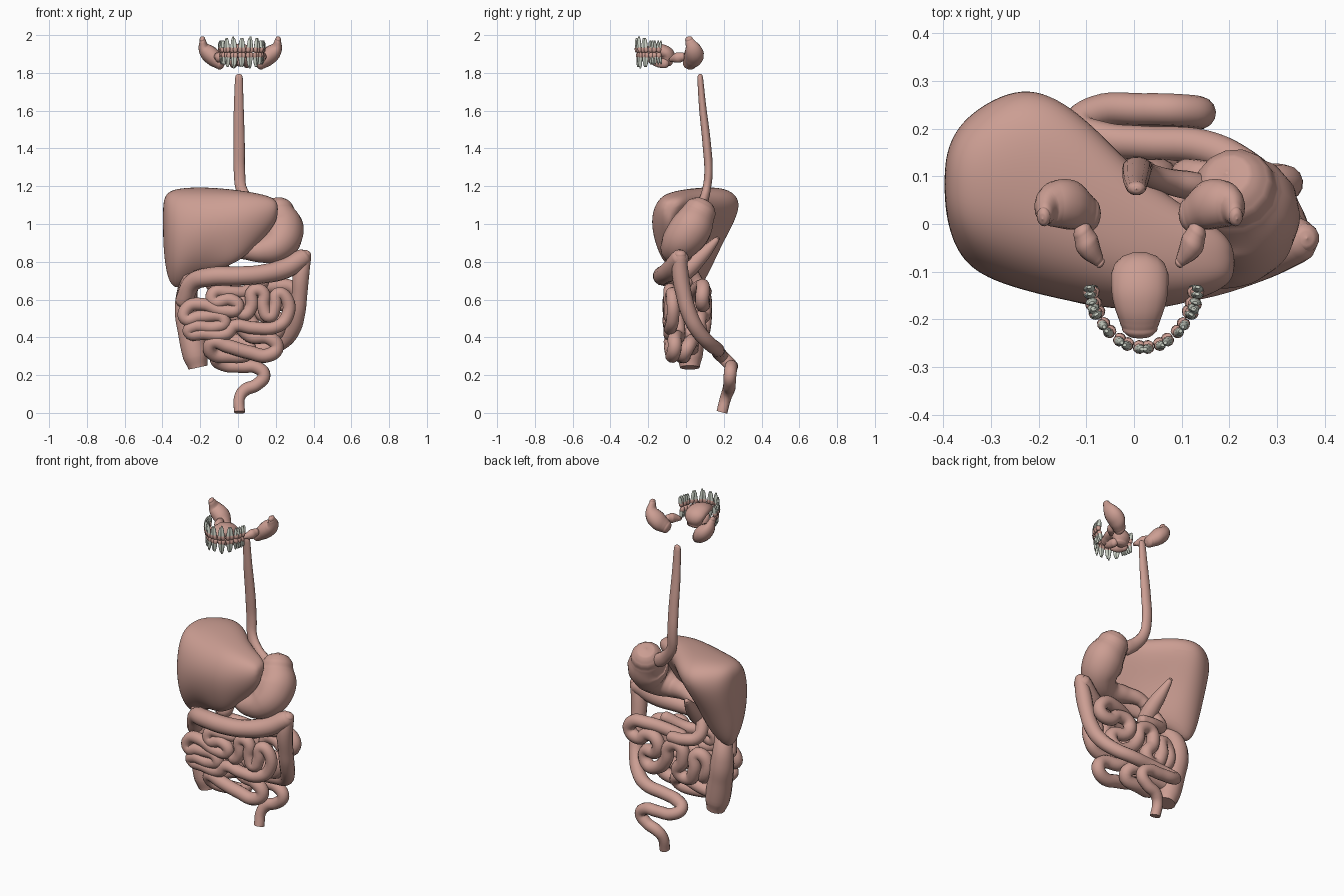
import bpy, bmesh, math
from mathutils import Vector, Matrix

CX = 0.012  # centre line of the mouth parts


def material(name, rgb):
    m = bpy.data.materials.new(name)
    m.diffuse_color = (*rgb, 1)
    return m


FLESH = material("flesh", (0.60, 0.34, 0.29))
ENAMEL = material("enamel", (0.62, 0.66, 0.58))


def finish(ob, mat):
    ob.data.materials.clear()
    ob.data.materials.append(mat)
    bpy.ops.object.select_all(action='DESELECT')
    bpy.context.view_layer.objects.active = ob
    ob.select_set(True)
    bpy.ops.object.shade_smooth_by_angle(angle=math.radians(60))
    return ob


def tube(name, pts, rounded=(True, True), squash=(1, 1, 1), res=6):
    """Smooth tube through (x, y, z, radius) points; squash flattens its section."""
    S = Vector(squash)
    P = [(Vector((p[0] / S.x, p[1] / S.y, p[2] / S.z)), p[3]) for p in pts]

    def cap(end, nxt):
        d = (end[0] - nxt[0]).normalized()
        return [(end[0] + d * end[1] * k, end[1] * math.sqrt(1.001 - k * k)) for k in (0.5, 0.85, 1.0)]
    start = cap(P[0], P[1])[::-1] if rounded[0] else []
    stop = cap(P[-1], P[-2]) if rounded[1] else []
    P = start + P + stop
    cu = bpy.data.curves.new(name, 'CURVE')
    cu.dimensions = '3D'
    cu.bevel_depth, cu.bevel_resolution = 1, 5
    cu.resolution_u, cu.use_fill_caps = res, True
    sp = cu.splines.new('BEZIER')
    sp.radius_interpolation = 'CARDINAL'
    sp.bezier_points.add(len(P) - 1)
    for b, (co, r) in zip(sp.bezier_points, P):
        b.co, b.radius = co, r
        b.handle_left_type = b.handle_right_type = 'AUTO'
    ob = bpy.data.objects.new(name, cu)
    bpy.context.collection.objects.link(ob)
    ob.scale = S
    bpy.ops.object.select_all(action='DESELECT')
    bpy.context.view_layer.objects.active = ob
    ob.select_set(True)
    bpy.ops.object.convert(target='MESH')
    return finish(bpy.context.object, FLESH)


def loft(bm, rings):
    R = [[bm.verts.new(p) for p in ring] for ring in rings]
    n = len(R[0])
    for a, b in zip(R, R[1:]):
        for i in range(n):
            bm.faces.new((a[i], a[(i + 1) % n], b[(i + 1) % n], b[i]))
    bm.faces.new(R[0][::-1])
    bm.faces.new(R[-1])


def mesh_object(name, bm, mat, subdiv=0):
    bmesh.ops.recalc_face_normals(bm, faces=bm.faces)
    me = bpy.data.meshes.new(name)
    bm.to_mesh(me)
    bm.free()
    ob = bpy.data.objects.new(name, me)
    bpy.context.collection.objects.link(ob)
    if subdiv:
        mod = ob.modifiers.new("smooth", 'SUBSURF')
        mod.levels = mod.render_levels = subdiv
    return finish(ob, mat)


# Liver: wedge sections along x (x, y front, y back, z top, z bottom, back bulge)
bm = bmesh.new()
sections = []
for x, yf, yb, zt, zb, k in [(-.39, .05, .12, 1.10, .93, .8), (-.378, -.03, .18, 1.15, .76, .8),
                             (-.335, -.105, .24, 1.18, .635, .8), (-.215, -.145, .305, 1.19, .72, .78),
                             (-.10, -.17, .235, 1.185, .765, .62), (0, -.185, .12, 1.175, .80, .62),
                             (.10, -.17, .04, 1.16, .89, .74), (.18, -.14, -.01, 1.14, .98, .74),
                             (.208, -.11, -.05, 1.11, 1.04, .74)]:
    w, h = yb - yf, zt - zb
    prof = [(.14, .95), (.5, 1.02), (.9, 1.01), (1.06, .80), (k, .40), (k - .24, -.01), (k - .42, -.03),
            (.06, .22), (-.04, .62)]
    sections.append([(x * 1.02, yf + u * w, zb + v * h) for u, v in prof])
loft(bm, sections)
mesh_object("liver", bm, FLESH, 3)

# Oesophagus and stomach
tube("oesophagus", [(.005, .075, 1.775, .020), (.004, .088, 1.62, .026), (.006, .110, 1.42, .030),
                    (.008, .119, 1.27, .030), (.02, .108, 1.18, .03), (.07, .09, 1.11, .035),
                    (.12, .08, 1.07, .04)], squash=(1, .75, 1))
tube("stomach", [(.215, .065, 1.05, .092), (.236, .022, .97, .112), (.205, -.04, .89, .096),
                 (.13, -.06, .86, .068), (.04, -.04, .86, .05), (-.04, -.01, .85, .038), (-.09, .0, .82, .034)], res=12)

# Duodenum and gall bladder
tube("duodenum", [(-.09, .0, .80, .034), (-.13, .03, .74, .036), (-.13, .07, .67, .036),
                  (-.05, .10, .645, .035), (.02, .10, .64, .034)])
tube("gall_bladder", [(-.09, -.0, .75, .046), (-.095, .05, .80, .044), (-.107, .11, .86, .032), (-.12, .165, .92, .014)])

# Large intestine
tube("ascending_colon", [(-.212, .02, .24, .052), (-.225, .02, .30, .068), (-.25, .03, .43, .070),
                         (-.27, .04, .54, .066), (-.27, .03, .63, .056), (-.25, -.01, .70, .05)], (False, True))
tube("transverse_colon", [(-.285, 0, .60, .046), (-.24, -.05, .69, .048), (-.15, -.105, .72, .05),
                          (0, -.125, .725, .050), (.13, -.11, .735, .050), (.25, -.07, .765, .054),
                          (.335, -.035, .815, .05)])
tube("descending_colon", [(.355, -.03, .83, .034), (.335, -.03, .74, .044), (.325, -.01, .62, .042),
                          (.315, .015, .53, .042), (.29, .06, .44, .040), (.23, .12, .37, .038),
                          (.15, .160, .34, .037), (.02, .170, .325, .036), (-.07, .18, .31, .036),
                          (-.115, .205, .285, .034), (-.08, .235, .255, .034), (.02, .24, .245, .034),
                          (.10, .238, .24, .034), (.138, .233, .20, .034), (.10, .23, .15, .033),
                          (.035, .225, .12, .033), (.008, .21, .08, .03), (.008, .19, .003, .029)], (True, False))

# Small intestine: front, lower and back layers of loops
front = [(.13, .0, .69), (.03, -.05, .64), (-.05, -.07, .64), (-.13, -.08, .635), (-.13, -.085, .59), (-.04, -.09, .60),
         (.0, -.09, .56), (-.08, -.09, .54), (-.19, -.085, .575), (-.265, -.075, .56), (-.28, -.075, .50),
         (-.2, -.08, .51), (-.07, -.09, .485), (-.12, -.085, .455), (-.24, -.08, .455), (-.26, -.07, .43),
         (-.18, -.08, .42), (-.06, -.085, .42), (-.02, -.085, .46), (.08, -.085, .45), (.2, -.08, .455),
         (.255, -.07, .50), (.26, -.07, .60), (.21, -.075, .63), (.195, -.08, .56), (.165, -.085, .51),
         (.135, -.085, .56), (.13, -.085, .64), (.08, -.085, .645), (.07, -.085, .56), (.03, -.08, .52), (.02, -.05, .60)]
tube("small_intestine_front", [(*p, .034) for p in front])
low = [(-.02, -.05, .52), (.06, -.04, .41), (.17, -.06, .395), (.205, -.06, .345), (.16, -.07, .305), (.06, -.075, .32),
       (-.06, -.08, .355), (-.13, -.075, .375), (-.145, -.045, .325), (-.05, -.015, .30), (.06, .0, .33),
       (0, .03, .38), (-.12, .03, .35), (-.2, .03, .34)]
tube("small_intestine_lower", [(*p, .037) for p in low])
back = [(.02, .02, .62), (.10, .05, .65), (.2, .08, .67), (.29, .09, .66), (.315, .085, .60), (.25, .09, .57),
        (.19, .09, .61), (.12, .1, .59), (.13, .095, .52), (.22, .07, .49), (.2, .08, .42), (.12, .09, .43),
        (.06, .1, .5), (.04, .1, .58), (-.03, .1, .6), (-.05, .1, .52), (-.01, .09, .44), (-.08, .08, .41),
        (-.12, .09, .48), (-.13, .08, .57), (-.18, .07, .55), (-.17, .06, .44), (-.12, .02, .42)]
tube("small_intestine_back", [(*p, .037) for p in back])

# Tongue
tube("tongue", [(CX, -.212, 1.91, .040), (CX, -.17, 1.92, .054), (CX, -.125, 1.915, .060),
                (CX, -.100, 1.895, .058), (CX, -.10, 1.86, .045)], squash=(1, .72, .6))

# Salivary glands, one set each side
for side, s in (("left", 1), ("right", -1)):
    tube(side + "_parotid_gland", [(CX + s * .200, .018, 1.972, .022), (CX + s * .19, .038, 1.925, .042),
                                   (CX + s * .145, .040, 1.885, .050), (CX + s * .11, .022, 1.855, .038)],
         squash=(.75, 1.05, 1))
    tube(side + "_submandibular_gland", [(CX + s * .118, -.022, 1.885, .026), (CX + s * .108, -.045, 1.88, .030),
                                         (CX + s * .085, -.078, 1.87, .014)], squash=(.8, 1, .9))
    tube(side + "_sublingual_gland", [(CX + s * .036, -.115, 1.85, .026), (CX + s * .034, -.15, 1.855, .024),
                                      (CX + s * .02, -.195, 1.87, .014)], squash=(.8, 1, 1))


# Teeth: a crown, plus one root at the front and two on molars
def ring(M, z, a, b, ox=0.0):
    return [M @ Vector((ox + a * math.cos(t * math.pi / 5), b * math.sin(t * math.pi / 5), z)) for t in range(10)]


for row, up, grow in (("upper", 1, 1.0), ("lower", -1, .94)):
    crowns, roots = bmesh.new(), bmesh.new()
    for i in range(16):
        k = abs(i - 7.5) - .5           # 0 = front tooth, 7 = rear molar
        t = math.pi * (i + .5) / 16
        c, s = math.cos(t), math.sin(t)
        pos = Vector((.02 + .113 * grow * c, -.138 - .124 * grow * s ** 1.2, 1.908))
        M = (Matrix.Translation(pos) @ Matrix.Rotation(math.atan2(-s, c) + math.pi / 2, 4, 'Z')
             @ Matrix.Scale(up, 4, (0, 0, 1)) @ Matrix.Rotation(.1 * (-1) ** i, 4, 'Y'))
        molar = k >= 5
        w, d = (.0135, .015) if molar else (.012, .011)
        length = .064 if molar else (.086 if k == 2 else .076)
        loft(crowns, [ring(M, .001, w * .8, d * .5), ring(M, .006, w, d * .85), ring(M, .020, w, d),
                      ring(M, .028, w * .75, d * .8), ring(M, .032, w * .6, d * .6)])
        n = 2 if molar else 1
        for j in range(n):
            ox = (j - (n - 1) / 2) * w
            a = w * (.55 if molar else .85)
            loft(roots, [ring(M, .024, a, d * .85, ox * .9), ring(M, .03 + (length - .03) * .6, a * .85, d * .75, ox),
                         ring(M, length, a * .4, d * .35, ox * 1.1)])
    mesh_object(row + "_tooth_crowns", crowns, FLESH)
    mesh_object(row + "_tooth_roots", roots, ENAMEL)
